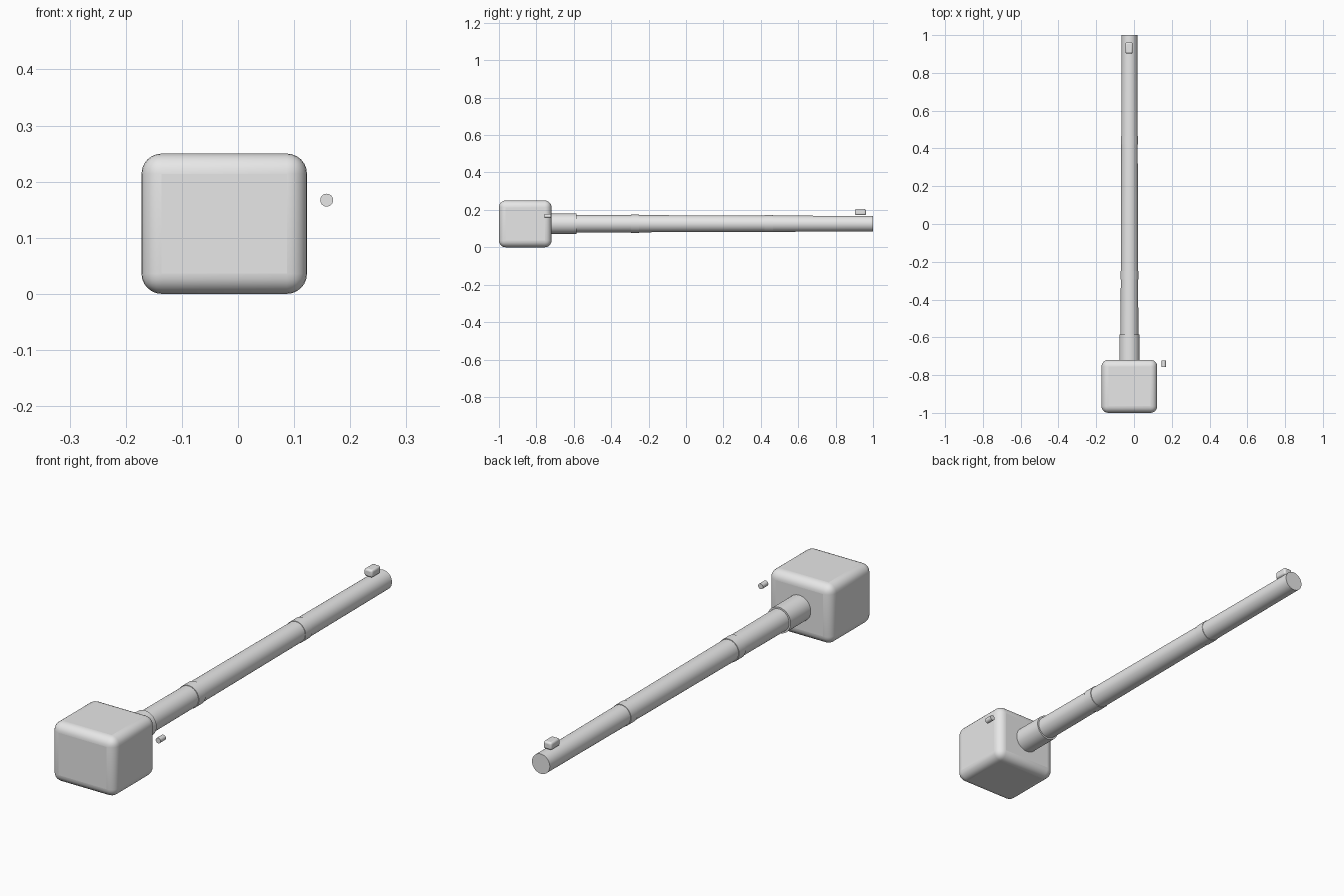
import bpy, math

if "Cube" in bpy.data.objects:
    bpy.data.objects.remove(bpy.data.objects["Cube"])

grey = bpy.data.materials.new("plain grey")
grey.diffuse_color = (0.8, 0.8, 0.8, 1)
grey.use_nodes = True
grey.node_tree.nodes["Principled BSDF"].inputs["Base Color"].default_value = grey.diffuse_color
AX, AZ = -0.024, 0.126   # barrel axis


def finish(ob, name):
    ob.name = name
    ob.data.materials.append(grey)
    bpy.ops.object.shade_smooth_by_angle(angle=math.radians(35))
    return ob


def rounded_box(name, lo, hi, width, segments):
    size = [b - a for a, b in zip(lo, hi)]
    bpy.ops.mesh.primitive_cube_add(size=1, location=[(a + b) / 2 for a, b in zip(lo, hi)])
    ob = bpy.context.object
    ob.scale = size
    bpy.ops.object.transform_apply(location=False, rotation=False, scale=True)
    bevel = ob.modifiers.new("bevel", 'BEVEL')
    bevel.width, bevel.segments = width, segments
    return finish(ob, name)


def tube(name, y0, y1, r0, r1, x=AX, z=AZ, sides=48):
    # cone primitive turned so that its axis runs from y0 to y1
    bpy.ops.mesh.primitive_cone_add(vertices=sides, radius1=r0, radius2=r1, depth=y1 - y0,
                                    location=(x, (y0 + y1) / 2, z),
                                    rotation=(-math.pi / 2, 0, 0))
    return finish(bpy.context.object, name)


# Head block
rounded_box("head_block", (-0.172, -1.0, 0.0), (0.123, -0.719, 0.25), 0.036, 6)

# Tapered barrel with base collar and two thin bands
tube("barrel", -0.73, 1.0, 0.0475, 0.0415)
tube("base_collar", -0.73, -0.585, 0.054, 0.054)
tube("rear_band", -0.295, -0.25, 0.0485, 0.0485)
tube("front_band", 0.42, 0.465, 0.0455, 0.0455)

# Sight near the tip
rounded_box("tip_sight", (-0.046, 0.903, 0.172), (-0.007, 0.962, 0.204), 0.008, 3)

# Small pin beside the head
tube("side_pin", -0.757, -0.722, 0.0115, 0.0115, x=0.158, z=0.167, sides=24)
